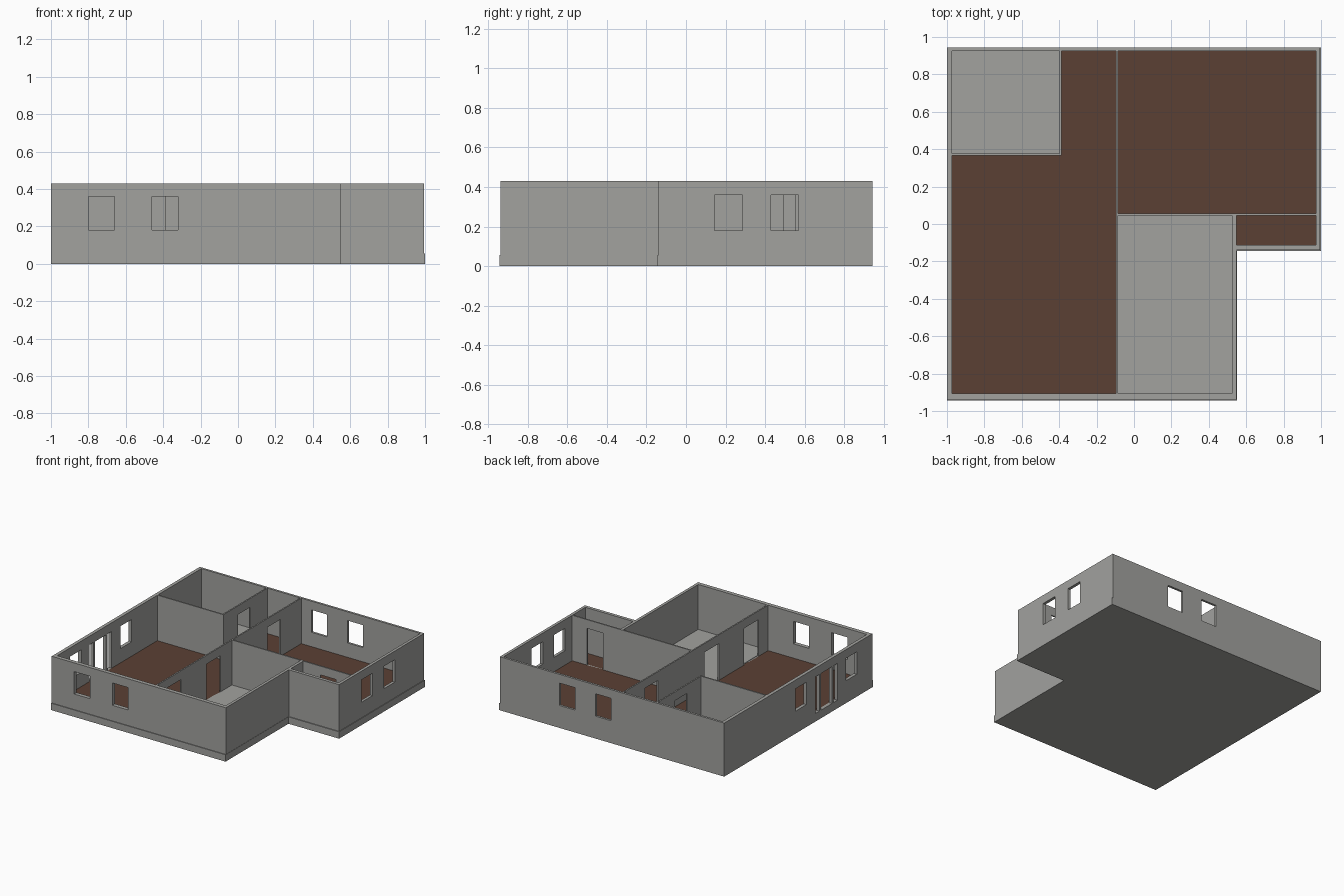
import bpy, bmesh

if "Cube" in bpy.data.objects:
    bpy.data.objects.remove(bpy.data.objects["Cube"])


def material(name, rgb):
    m = bpy.data.materials.new(name)
    m.diffuse_color = (*rgb, 1)
    m.use_nodes = True
    m.node_tree.nodes["Principled BSDF"].inputs["Base Color"].default_value = m.diffuse_color
    return m


GREY = material("wall_grey", (0.36, 0.36, 0.345))
BROWN = material("floor_brown", (0.104, 0.051, 0.034))


def solid(name, mat, boxes, voids=()):
    """One clean mesh from the union of boxes minus voids.
    A box is (x0, x1, y0, y1, z0, z1)."""
    cuts = []
    for a in range(3):
        vals = {round(b[2 * a + k], 4) for b in list(boxes) + list(voids) for k in (0, 1)}
        cuts.append(sorted(vals))

    def inside(p, b):
        return all(b[2 * a] < p[a] < b[2 * a + 1] for a in range(3))

    n = [len(c) - 1 for c in cuts]
    filled = set()
    for i in range(n[0]):
        for j in range(n[1]):
            for k in range(n[2]):
                p = [(cuts[a][q] + cuts[a][q + 1]) / 2 for a, q in enumerate((i, j, k))]
                if any(inside(p, b) for b in boxes) and not any(inside(p, v) for v in voids):
                    filled.add((i, j, k))
    bm = bmesh.new()
    verts = {}

    def vert(key):
        if key not in verts:
            verts[key] = bm.verts.new([cuts[a][key[a]] for a in range(3)])
        return verts[key]

    for cell in filled:
        for a in range(3):
            u, v = (a + 1) % 3, (a + 2) % 3
            for side in (0, 1):
                near = list(cell)
                near[a] += 1 if side else -1
                if tuple(near) in filled:
                    continue
                loop = []
                for du, dv in ((0, 0), (1, 0), (1, 1), (0, 1)):
                    key = list(cell)
                    key[a] += side
                    key[u] += du
                    key[v] += dv
                    loop.append(vert(tuple(key)))
                bm.faces.new(loop if side else loop[::-1])
    bmesh.ops.dissolve_limit(bm, angle_limit=0.01, verts=bm.verts[:], edges=bm.edges[:])
    me = bpy.data.meshes.new(name)
    bm.to_mesh(me)
    bm.free()
    me.materials.append(mat)
    ob = bpy.data.objects.new(name, me)
    bpy.context.collection.objects.link(ob)
    return ob


BASE, FLOOR, TOP = 0.055, 0.065, 0.43      # slab top, floor top, wall top
SILL, HEAD = 0.18, 0.36                    # window sill, opening head


def wall(x0, x1, y0, y1):
    return (x0, x1, y0, y1, BASE, TOP)


def gap_x(x, y0, y1, z0=SILL):
    """Opening through a wall that stands at x."""
    return (x - 0.04, x + 0.04, y0, y1, z0, HEAD)


def gap_y(y, x0, x1, z0=SILL):
    """Opening through a wall that stands at y."""
    return (x0, x1, y - 0.04, y + 0.04, z0, HEAD)


# Foundation slab, slightly proud of the walls at the front and right
solid("foundation_slab", GREY,
      [(-1, 0.55, -0.943, 0.943, 0, BASE), (-1, 1, -0.145, 0.943, 0, BASE)])

# Outer walls with windows and the entrance with its two side lights
outer = [
    wall(-1, -0.973, -0.937, 0.943),
    wall(-1, 0.995, 0.925, 0.943),
    wall(0.972, 0.995, -0.138, 0.943),
    wall(0.525, 0.995, -0.138, -0.112),
    wall(0.525, 0.548, -0.937, 0.045),
    wall(-1, 0.548, -0.937, -0.905),
]
openings = [
    gap_y(-0.92, -0.80, -0.66), gap_y(-0.92, -0.46, -0.32),
    gap_y(0.935, 0.005, 0.145), gap_y(0.935, 0.325, 0.465),
    gap_x(0.985, 0.145, 0.285), gap_x(0.985, 0.43, 0.57),
    gap_x(-0.985, -0.10, 0.04), gap_x(-0.985, -0.74, -0.60),
    gap_x(-0.985, -0.425, -0.285, FLOOR),
    gap_x(-0.985, -0.495, -0.445, FLOOR), gap_x(-0.985, -0.265, -0.215, FLOOR),
]
solid("outer_walls", GREY, outer, openings)

# Thin partitions with doorways
inner = [
    wall(-0.096, -0.085, -0.905, 0.925),
    wall(-0.096, 0.972, 0.045, 0.056),
    wall(-0.973, -0.387, 0.366, 0.377),
    wall(-0.398, -0.387, 0.366, 0.925),
]
doors = [
    gap_x(-0.09, -0.28, -0.10, FLOOR), gap_x(-0.09, -0.785, -0.60, FLOOR),
    gap_x(-0.09, 0.495, 0.66, FLOOR), gap_x(-0.39, 0.555, 0.705, FLOOR),
    gap_y(0.05, 0.70, 0.84, FLOOR),
]
solid("inner_walls", GREY, inner, doors)

# Brown floor under every room, grey floors laid in two rooms
solid("brown_floor", BROWN,
      [(-0.973, 0.525, -0.905, 0.925, BASE, FLOOR),
       (-0.973, 0.972, 0.045, 0.925, BASE, FLOOR),
       (0.548, 0.972, -0.112, 0.06, BASE, FLOOR)])
for name, x0, x1, y0, y1 in (("back_room_floor", -0.973, -0.398, 0.377, 0.925),
                             ("front_room_floor", -0.085, 0.525, -0.905, 0.045)):
    solid(name, GREY, [(x0, x1, y0, y1, FLOOR, FLOOR + 0.004)])
